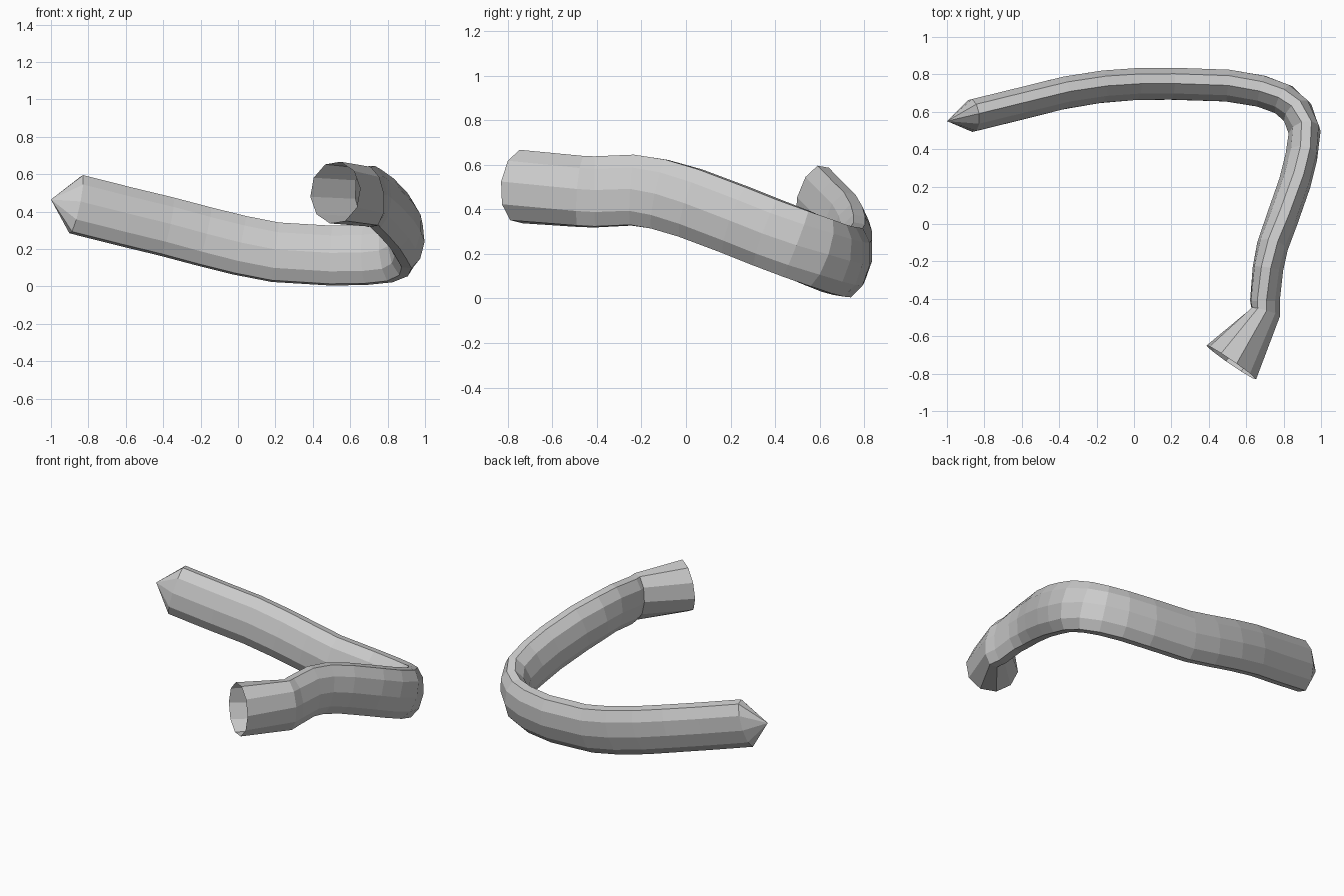
import bpy, bmesh, math
from mathutils import Vector

if "Cube" in bpy.data.objects:
    bpy.data.objects.remove(bpy.data.objects["Cube"])

SIDES = 10
# Path stations: x, y, z, half width, half height, roll in degrees
STATIONS = [
    (-0.865, 0.58, 0.44, .086, .166, -10),
    (-0.60, 0.645, 0.373, .086, .166, -10),
    (-0.38, 0.70, 0.32, .086, .166, -10),
    (-0.18, 0.733, 0.267, .086, .166, -10),
    (0.01, 0.748, 0.22, .086, .166, -10),
    (0.20, 0.75, 0.183, .086, .166, -10),
    (0.50, 0.74, 0.165, .086, .166, -10),
    (0.68, 0.71, 0.168, .086, .166, -9),
    (0.80, 0.665, 0.18, .086, .166, -8),
    (0.875, 0.595, 0.207, .086, .166, -7),
    (0.912, 0.49, 0.247, .086, .166, -6),
    (0.895, 0.36, 0.297, .086, .166, -4),
    (0.86, 0.22, 0.353, .086, .166, -2),
    (0.79, 0.02, 0.428, .086, .166, 0),
    (0.74, -0.12, 0.468, .084, .166, 2),
    (0.716, -0.24, 0.486, .082, .166, 4),
    (0.70, -0.41, 0.478, .080, .166, 6),
    (0.705, -0.47, 0.48, .080, .166, 8),
    (0.52, -0.74, 0.502, .162, .168, 8),
]
TIP = (-1.0, 0.55, 0.465)

bm = bmesh.new()
points = [Vector(s[:3]) for s in STATIONS]
rings = []

# Oval cross-sections square to the path
for i, (centre, s) in enumerate(zip(points, STATIONS)):
    ahead = points[min(i + 1, len(points) - 1)] - centre
    behind = centre - points[max(i - 1, 0)]
    tangent = (ahead.normalized() + behind.normalized()).normalized()
    right = tangent.cross(Vector((0, 0, 1))).normalized()
    up = right.cross(tangent)
    roll = math.radians(s[5])
    side = right * math.cos(roll) - up * math.sin(roll)
    top = up * math.cos(roll) + right * math.sin(roll)
    ring = []
    for k in range(SIDES):
        a = 2 * math.pi * k / SIDES
        ring.append(bm.verts.new(centre + side * s[3] * math.cos(a) + top * s[4] * math.sin(a)))
    rings.append(ring)

# Tube walls; the flared end stays open
for a, b in zip(rings, rings[1:]):
    for k in range(SIDES):
        n = (k + 1) % SIDES
        bm.faces.new((a[k], a[n], b[n], b[k]))

# Pointed closed end
tip = bm.verts.new(TIP)
for k in range(SIDES):
    bm.faces.new((tip, rings[0][(k + 1) % SIDES], rings[0][k]))

bmesh.ops.recalc_face_normals(bm, faces=bm.faces)
mesh = bpy.data.meshes.new("bent_tube")
bm.to_mesh(mesh)
bm.free()
tube = bpy.data.objects.new("bent_tube", mesh)
bpy.context.collection.objects.link(tube)
